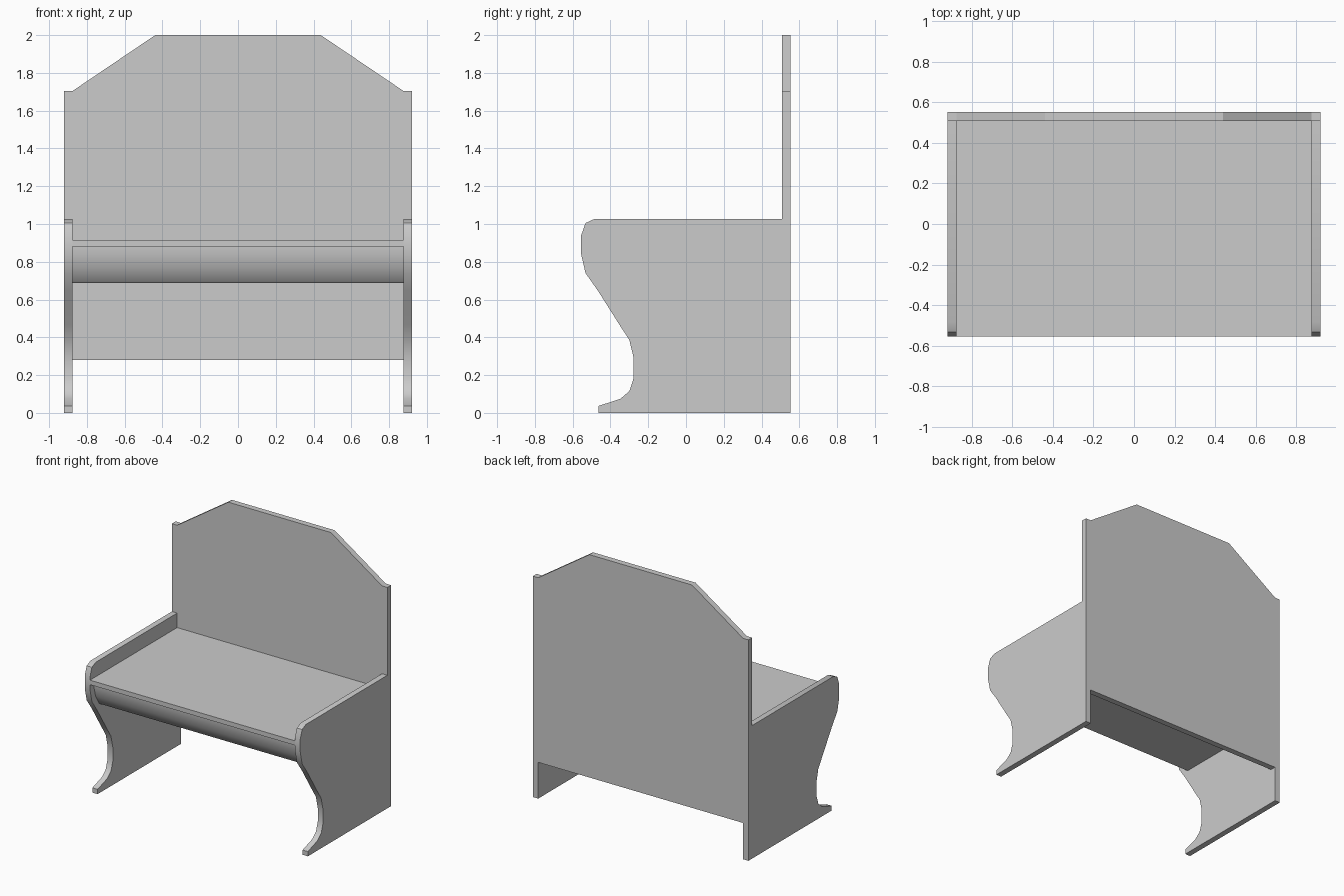
import bpy, bmesh

if "Cube" in bpy.data.objects:
    bpy.data.objects.remove(bpy.data.objects["Cube"])


def extrude(name, points, direction, smooth=False):
    """Extrude a flat closed profile of 3D points into a solid."""
    bm = bmesh.new()
    face = bm.faces.new([bm.verts.new(p) for p in points])
    res = bmesh.ops.extrude_face_region(bm, geom=[face])
    verts = [g for g in res["geom"] if isinstance(g, bmesh.types.BMVert)]
    bmesh.ops.translate(bm, verts=verts, vec=direction)
    bmesh.ops.recalc_face_normals(bm, faces=bm.faces)
    mesh = bpy.data.meshes.new(name)
    bm.to_mesh(mesh)
    bm.free()
    obj = bpy.data.objects.new(name, mesh)
    bpy.context.collection.objects.link(obj)
    if smooth:
        bpy.ops.object.select_all(action='DESELECT')
        obj.select_set(True)
        bpy.context.view_layer.objects.active = obj
        bpy.ops.object.shade_smooth_by_angle(angle=0.65)
    return obj


INNER, OUTER = 0.875, 0.92      # side panel faces in x
BACK, BACK_IN = 0.553, 0.507    # back panel faces in y
FRONT = -0.555

# Side panels: scrolled front edge, tall post at the back
side_profile = [
    (BACK, 0), (-0.462, 0), (-0.462, 0.037), (-0.347, 0.075), (-0.30, 0.115),
    (-0.277, 0.185), (-0.277, 0.29), (-0.30, 0.386), (-0.352, 0.466),
    (-0.465, 0.645), (-0.532, 0.74), (FRONT, 0.84), (FRONT, 0.94),
    (-0.532, 1.005), (-0.484, 1.027), (BACK_IN, 1.027),
    (BACK_IN, 1.705), (BACK, 1.705)]
for name, x in (("left_side_panel", -OUTER), ("right_side_panel", INNER)):
    extrude(name, [(x, y, z) for y, z in side_profile],
            (OUTER - INNER, 0, 0), smooth=True)

# Back panel with sloped top corners
back_profile = [(-INNER, 0.28), (INNER, 0.28), (INNER, 1.705),
                (0.438, 2.0), (-0.438, 2.0), (-INNER, 1.705)]
extrude("back_panel", [(x, BACK_IN, z) for x, z in back_profile],
        (0, BACK - BACK_IN, 0))

# Seat board, flush with the front of the side panels
seat_profile = [(FRONT, 0.88), (BACK_IN, 0.88), (BACK_IN, 0.915), (FRONT, 0.915)]
extrude("seat", [(-INNER, y, z) for y, z in seat_profile], (2 * INNER, 0, 0))

# Storage box under the seat, with a recessed curved front
box_profile = [(BACK_IN, 0.88), (-0.508, 0.88), (-0.507, 0.84), (-0.487, 0.765),
               (-0.446, 0.696), (-0.436, 0.688), (BACK_IN, 0.688)]
extrude("seat_box", [(-INNER, y, z) for y, z in box_profile],
        (2 * INNER, 0, 0), smooth=True)
